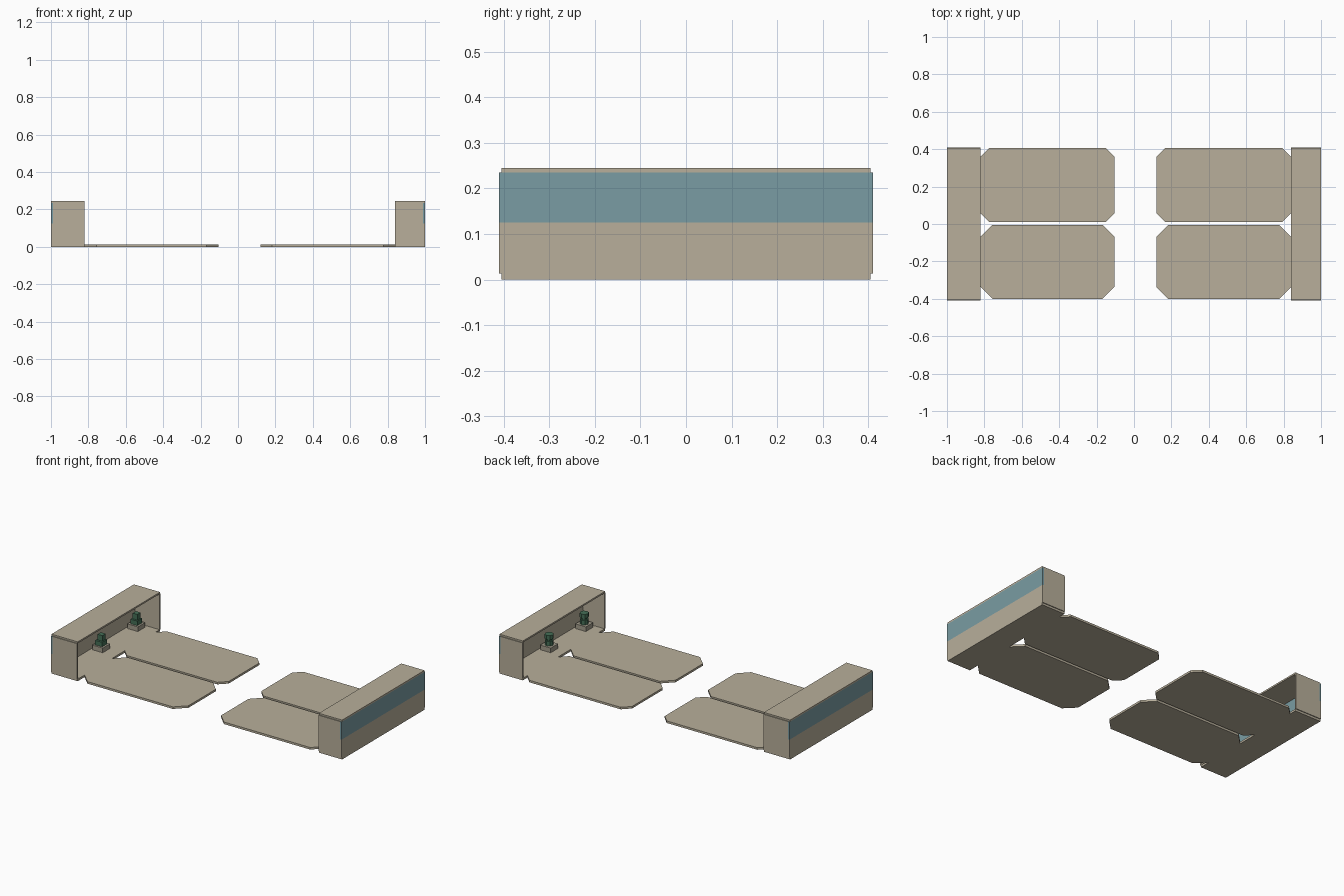
import bpy, bmesh, math

if "Cube" in bpy.data.objects:
    bpy.data.objects.remove(bpy.data.objects["Cube"])


def material(name, rgb):
    m = bpy.data.materials.new(name)
    m.diffuse_color = (*rgb, 1)
    m.use_nodes = True
    m.node_tree.nodes["Principled BSDF"].inputs["Base Color"].default_value = m.diffuse_color
    return m


STONE = material("warm_stone", (0.479, 0.429, 0.328))
GLASS = material("teal_glass", (0.195, 0.332, 0.366))
POT = material("planter_stone", (0.37, 0.34, 0.265))
LEAF = material("leaf_green", (0.06, 0.16, 0.095))


def finish(name, bm, mat):
    bmesh.ops.recalc_face_normals(bm, faces=bm.faces)
    mesh = bpy.data.meshes.new(name)
    bm.to_mesh(mesh)
    bm.free()
    mesh.materials.append(mat)
    obj = bpy.data.objects.new(name, mesh)
    bpy.context.collection.objects.link(obj)
    return obj


def prism(name, outline, z0, z1, mat):
    """Extrude a flat outline from z0 up to z1."""
    bm = bmesh.new()
    face = bm.faces.new([bm.verts.new((x, y, z0)) for x, y in outline])
    new = bmesh.ops.extrude_face_region(bm, geom=[face])["geom"]
    for v in new:
        if isinstance(v, bmesh.types.BMVert):
            v.co.z = z1
    return finish(name, bm, mat)


def box(name, xa, xb, y0, y1, z0, z1, mat):
    x0, x1 = min(xa, xb), max(xa, xb)
    return prism(name, [(x0, y0), (x1, y0), (x1, y1), (x0, y1)], z0, z1, mat)


def chamfered_pad(name, x0, x1, y0, y1, c):
    prism(name, [(x0 + c, y0), (x1 - c, y0), (x1, y0 + c), (x1, y1 - c),
                 (x1 - c, y1), (x0 + c, y1), (x0, y1 - c), (x0, y0 + c)],
          0, 0.013, STONE)


def drum(name, x, y, r, z0, z1, sides=8):
    ring = [(x + r * math.cos(2 * math.pi * i / sides),
             y + r * math.sin(2 * math.pi * i / sides)) for i in range(sides)]
    prism(name, ring, z0, z1, LEAF)


def shelter(side, s, inner):
    """Open-fronted shelter; s is the x direction of its back wall."""
    outer, back = s, s * 0.99
    box(side + "_floor", outer, inner, -0.405, 0.405, 0, 0.013, STONE)
    box(side + "_roof", outer, inner, -0.405, 0.405, 0.235, 0.245, STONE)
    box(side + "_back_wall", outer, back, -0.4, 0.4, 0.013, 0.125, STONE)
    box(side + "_window", outer, back, -0.4, 0.4, 0.125, 0.235, GLASS)
    for end, t in (("front", -1), ("rear", 1)):
        y0, y1 = sorted((t * 0.4, t * 0.41))
        box(f"{side}_{end}_wall", back, inner, y0, y1, 0.013, 0.235, STONE)
        # back wall and window wrap the wall ends
        box(f"{side}_{end}_post", outer, back, y0, y1, 0.013, 0.125, STONE)
        box(f"{side}_{end}_window_end", outer, back, y0, y1, 0.125, 0.235, GLASS)


shelter("left", -1, -0.82)
shelter("right", 1, 0.84)

# Ground pads, two in front of each shelter
for side, x0, x1 in (("left", -0.82, -0.105), ("right", 0.12, 0.84)):
    chamfered_pad(side + "_rear_pad", x0, x1, 0.012, 0.405, 0.046)
    chamfered_pad(side + "_front_pad", x0, x1, -0.4, -0.005, 0.063)

# Row of planters along each back wall
for i, y in enumerate((-0.345, 0, 0.345)):
    for side, x in (("left", -0.942), ("right", 0.942)):
        box(f"{side}_planter_{i}", x - 0.036, x + 0.036, y - 0.036, y + 0.036,
            0.013, 0.042, POT)
    # block-shaped shrubs on the left
    x = -0.942
    box(f"shrub_low_{i}", x - 0.024, x + 0.024, y - 0.024, y + 0.024, 0.042, 0.07, LEAF)
    box(f"shrub_top_{i}", x - 0.016, x + 0.016, y - 0.012, y + 0.02, 0.07, 0.105, LEAF)
    # round tiered shrubs on the right
    x = 0.942
    drum(f"shrub_base_{i}", x, y, 0.025, 0.042, 0.07)
    drum(f"shrub_neck_{i}", x, y, 0.018, 0.07, 0.082)
    drum(f"shrub_crown_{i}", x, y, 0.026, 0.082, 0.108)
